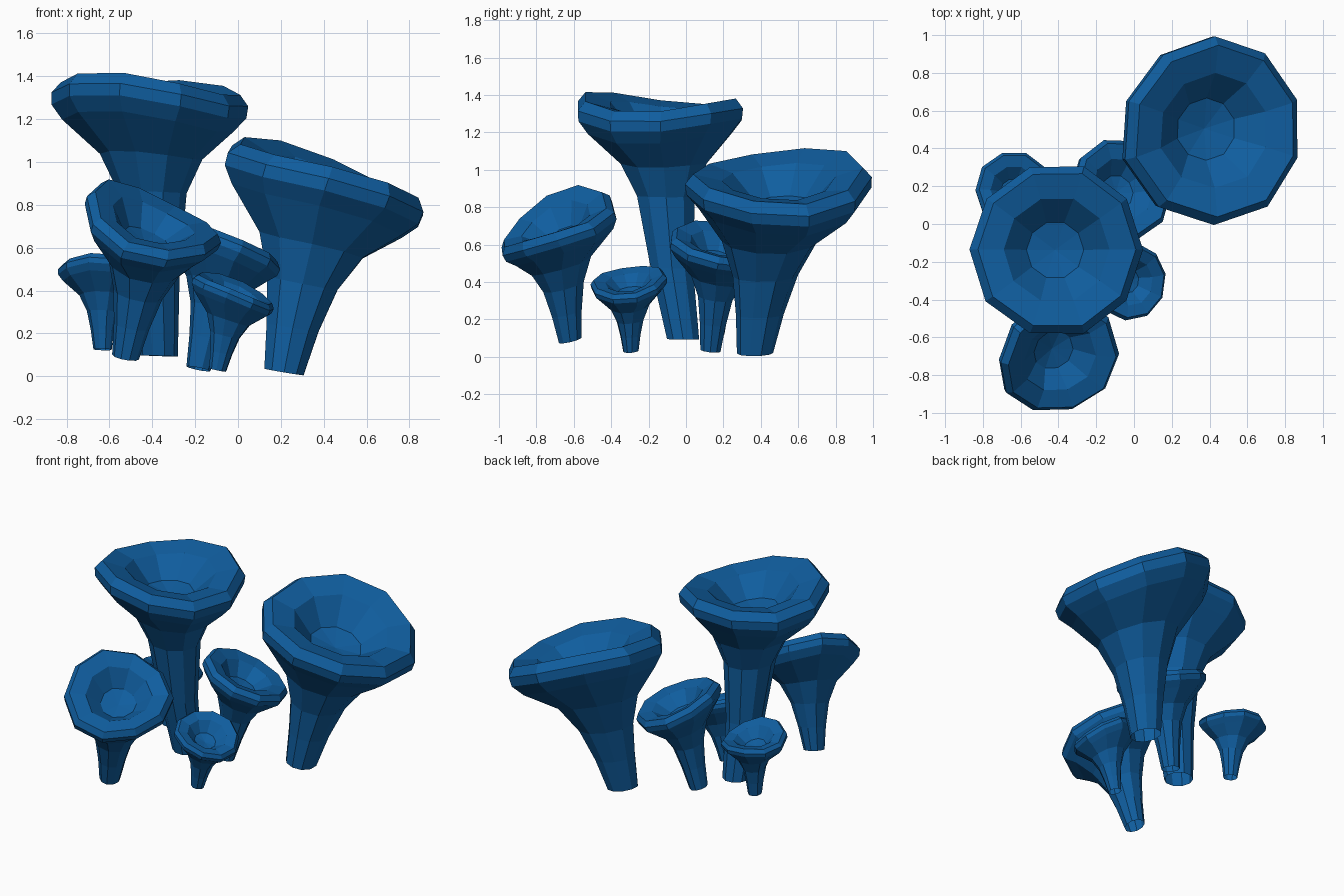
import bpy, bmesh, math, random
from mathutils import Vector

if "Cube" in bpy.data.objects:
    bpy.data.objects.remove(bpy.data.objects["Cube"])

random.seed(4)
blue = bpy.data.materials.new("deep blue")
blue.diffuse_color = (0.005, 0.112, 0.35, 1)
blue.use_nodes = True
blue.node_tree.nodes["Principled BSDF"].inputs["Base Color"].default_value = blue.diffuse_color

SIDES = 10
UP = Vector((0, 0, 1))
# Rings relative to the rim: (radius / R, height / R, tilt share, wave share)
CAP = [(0.35, -0.95, 0.6, 0.0), (0.52, -0.58, 0.8, 0.3), (0.87, -0.24, 1, 0.9),
       (0.99, -0.09, 1, 1), (1.0, 0.03, 1, 1), (0.91, 0.14, 1, 1),  # rim band
       (0.61, 0.07, 1, 0.6), (0.33, -0.21, 1, 0.2)]                 # lip and hollow


def mushroom(name, base, rim, R, stem_r, slope, bend, phase, wave, wave_dir):
    """Funnel mushroom: leaning open stem, tilted rim and a hollow top."""
    bm = bmesh.new()
    base, rim = Vector(base), Vector(rim)
    h = rim.z - base.z
    knee = 1 - 0.95 * R / h
    normal = Vector((-slope[0], -slope[1], 1)).normalized()

    def on_path(f):
        g = f ** bend
        return Vector((base.x + (rim.x - base.x) * g,
                       base.y + (rim.y - base.y) * g, base.z + h * f))

    # (centre, radius, tilt share, wave share)
    rings = [(base, stem_r, 0.5, 0),
             (on_path(knee * 0.5), stem_r * 0.6 + 0.14 * R, 0.5, 0)]
    for r, z, tilt, wv in CAP:
        c = rim + normal * z * R if z > -0.5 else on_path(1 + z * R / h)
        rings.append((c, r * R, tilt, wv))

    # slight irregularity shared along each rib
    jig = [1 + random.uniform(-0.015, 0.015) for _ in range(SIDES)]
    loops = []
    for c, r, tilt, wv in rings:
        n = Vector((-slope[0] * tilt, -slope[1] * tilt, 1)).normalized()
        rot = UP.rotation_difference(n)
        loop = []
        for k in range(SIDES):
            a = math.radians(phase) + math.tau * k / SIDES
            lift = wv * wave * math.cos(2 * (a - math.radians(wave_dir)))
            p = Vector((r * jig[k] * math.cos(a), r * jig[k] * math.sin(a), lift))
            loop.append(bm.verts.new(c + rot @ p))
        loops.append(loop)
    for lo, hi in zip(loops, loops[1:]):
        for k in range(SIDES):
            n = (k + 1) % SIDES
            bm.faces.new((lo[k], lo[n], hi[n], hi[k]))
    # fan at the bottom of the hollow
    tip = bm.verts.new(rim - normal * 0.27 * R)
    for k in range(SIDES):
        bm.faces.new((loops[-1][k], loops[-1][(k + 1) % SIDES], tip))
    me = bpy.data.meshes.new(name)
    bm.to_mesh(me)
    bm.free()
    me.materials.append(blue)
    bpy.context.collection.objects.link(bpy.data.objects.new(name, me))


mushroom("tall_mushroom", (-0.37, -0.015, 0.095), (-0.41, -0.135, 1.3), 0.463, 0.09,
         (-0.07, -0.02), 0.6, 0, 0.035, 65)
mushroom("wide_mushroom", (0.215, 0.37, 0.02), (0.415, 0.5, 0.91), 0.5, 0.097,
         (-0.335, 0.04), 1.1, 18, 0.03, 115)
mushroom("front_mushroom", (-0.525, -0.62, 0.09), (-0.405, -0.695, 0.70), 0.335, 0.064,
         (-0.38, 0.46), 1.0, 0, 0.035, 160)
mushroom("small_right_mushroom", (-0.095, -0.295, 0.03), (-0.02, -0.305, 0.39), 0.206, 0.041,
         (-0.42, 0.15), 1.0, 10, 0.01, 90)
mushroom("back_mushroom", (-0.185, 0.13, 0.035), (-0.07, 0.18, 0.585), 0.28, 0.057,
         (-0.4, -0.22), 1.0, 0, 0.008, 0)
mushroom("small_left_mushroom", (-0.632, 0.165, 0.125), (-0.635, 0.18, 0.497), 0.206, 0.043,
         (-0.07, -0.18), 1.0, 0, 0.018, 90)
